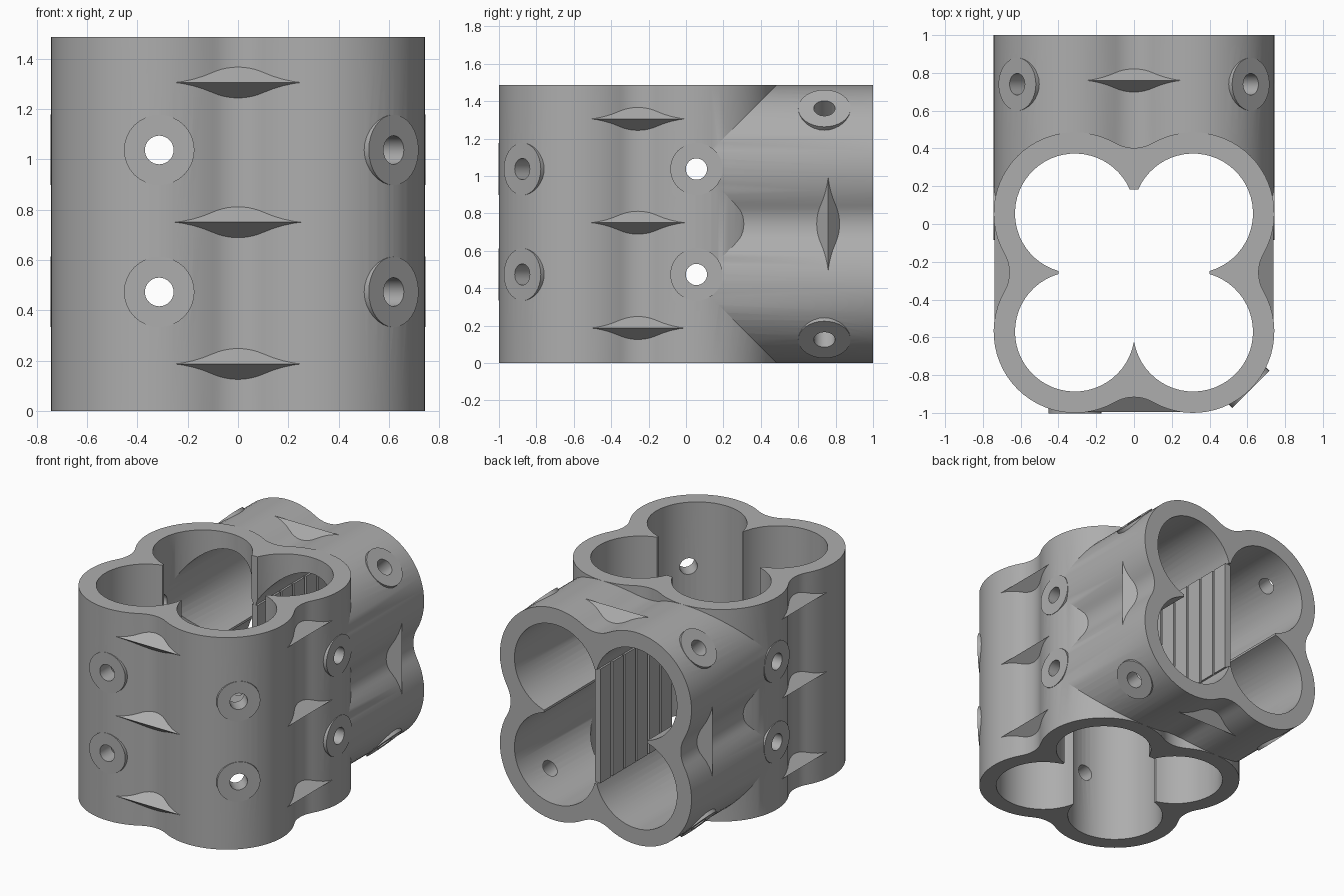
import bpy, bmesh, math
from mathutils import Matrix, Vector

if "Cube" in bpy.data.objects:
    bpy.data.objects.remove(bpy.data.objects["Cube"], do_unlink=True)

HEIGHT = 1.486
MID = HEIGHT / 2          # axis height of the horizontal tube
VY = -0.257               # y of the vertical tube axis
LOBE = 0.313              # lobe offset from a tube axis
OUT, BORE, FILLET = 0.43, 0.317, 0.2

grey = bpy.data.materials.new("plain grey")
grey.use_nodes = True
colour = (0.42, 0.42, 0.42, 1)
grey.diffuse_color = colour
grey.node_tree.nodes["Principled BSDF"].inputs["Base Color"].default_value = colour


def make(name, bm, group=None):
    bmesh.ops.recalc_face_normals(bm, faces=bm.faces)
    me = bpy.data.meshes.new(name)
    bm.to_mesh(me)
    bm.free()
    me.materials.append(grey)
    ob = bpy.data.objects.new(name, me)
    (group or bpy.context.scene.collection).objects.link(ob)
    return ob


def helper_group(name):
    c = bpy.data.collections.new(name)
    bpy.context.scene.collection.children.link(c)
    return c


def arc(cx, cy, r, a, b, n):
    steps = [math.radians(a + (b - a) * i / n) for i in range(n + 1)]
    return [Vector((cx + r * math.cos(t), cy + r * math.sin(t))) for t in steps]


def turned(pts, quarter):
    m = Matrix.Rotation(quarter * math.pi / 2, 2)
    return [m @ p for p in pts]


def outer_profile():
    reach = math.sqrt((OUT + FILLET) ** 2 - LOBE ** 2)
    a = math.degrees(math.atan2(reach, -LOBE))
    quarter = arc(LOBE, LOBE, OUT, 90 - a, a, 26)
    quarter += arc(0, LOBE + reach, FILLET, a - 180, -a, 10)[1:-1]
    return [p for i in range(4) for p in turned(quarter, i)]


def bore_profile(cusps):
    # cusps: where the right, top, left and bottom points are blunted
    pts = []
    for i in range(4):
        a = -math.degrees(math.acos((cusps[i] - LOBE) / BORE))
        b = 180 - math.degrees(math.asin((cusps[(i + 1) % 4] - LOBE) / BORE))
        pts += turned(arc(LOBE, LOBE, BORE, a, b, 36), i)
    return pts


def on_vertical(u, v, t):
    return (u, v + VY, t)


def on_horizontal(u, v, t):
    return (u, t, v + MID)


def prism(name, pts, a, b, place, group=None):
    bm = bmesh.new()
    low = [bm.verts.new(place(p[0], p[1], a)) for p in pts]
    high = [bm.verts.new(place(p[0], p[1], b)) for p in pts]
    bm.faces.new(low)
    bm.faces.new(high)
    for i in range(len(pts)):
        j = (i + 1) % len(pts)
        bm.faces.new((low[i], low[j], high[j], high[i]))
    return make(name, bm, group)


def disc(name, start, normal, near, far, r, group):
    normal = Vector(normal).normalized()
    bm = bmesh.new()
    turn = normal.to_track_quat('Z', 'Y').to_matrix().to_4x4()
    at = Matrix.Translation(Vector(start) + normal * (near + far) / 2)
    bmesh.ops.create_cone(bm, cap_ends=True, segments=32, radius1=r, radius2=r,
                          depth=far - near, matrix=at @ turn)
    make(name, bm, group)


def rib(place, quarter, at, group):
    # wedge across a valley: broad at the root, sharp at the rim
    bm = bmesh.new()
    ends = []
    for along in (-0.3, 0.3):
        ring = []
        for out, side in ((0.738, 0), (0.6, 0.108), (0.6, -0.108)):
            p = turned([Vector((out, along))], quarter)[0]
            ring.append(bm.verts.new(place(p.x, p.y, at + side)))
        bm.faces.new(ring)
        ends.append(ring)
    for i in range(3):
        j = (i + 1) % 3
        bm.faces.new((ends[0][i], ends[0][j], ends[1][j], ends[1][i]))
    make("valley_rib", bm, group)


def boolean(ob, group, operation):
    mod = ob.modifiers.new(operation.lower(), 'BOOLEAN')
    mod.operation = operation
    mod.solver = 'EXACT'
    mod.operand_type = 'COLLECTION'
    mod.collection = group
    bpy.context.view_layer.objects.active = ob
    bpy.ops.object.modifier_apply(modifier=mod.name)
    for o in list(group.objects):
        bpy.data.objects.remove(o, do_unlink=True)
    bpy.data.collections.remove(group)


adds = helper_group("additions")
cuts = helper_group("cutters")

# Two crossing four-lobed tubes
outline = outer_profile()
body = prism("tube_junction", outline, 0, HEIGHT, on_vertical)
prism("horizontal_tube", outline, VY + LOBE, 1, on_horizontal, adds)
prism("vertical_bore", bore_profile((0.4, 0.44, 0.4, 0.37)), -0.1, HEIGHT + 0.1, on_vertical, cuts)
prism("horizontal_bore", bore_profile((0.4,) * 4), VY + LOBE, 1.1, on_horizontal, cuts)

# Ribs across the valleys
for z in (0.187, 0.75, 1.305):
    for quarter in (0, 2, 3):
        rib(on_vertical, quarter, z, adds)
for quarter in range(4):
    rib(on_horizontal, quarter, 0.76, adds)

# Screw bosses with holes: lobe centre and facing direction
screws = []
for z in (0.473, 1.037):
    screws += [((-LOBE, VY - LOBE, z), (0, -1, 0)), ((LOBE, VY - LOBE, z), (1, -1, 0))]
    screws += [((s * LOBE, VY + LOBE, z), (s, 0, 0)) for s in (-1, 1)]
for sx in (-1, 1):
    for sz in (-1, 1):
        screws.append(((sx * LOBE, 0.74, MID + sz * LOBE), (sx, 0, sz)))
for centre, normal in screws:
    disc("screw_boss", centre, normal, 0.37, OUT + 0.002, 0.14, adds)
    disc("screw_hole", centre, normal, 0.2, 0.5, 0.057, cuts)

boolean(body, adds, 'UNION')
boolean(body, cuts, 'DIFFERENCE')

# Slatted panel standing on the centre line of the horizontal bore
pitch, slats = 0.135, 6
for i in range(slats):
    y = 0.185 + i * pitch
    prism("panel_slat", [(-0.022, -0.4), (0.022, -0.4), (0.022, 0.4), (-0.022, 0.4)],
          y, y + pitch - 0.018, on_horizontal)
prism("panel_web", [(-0.008, -0.395), (0.008, -0.395), (0.008, 0.395), (-0.008, 0.395)],
      0.19, 0.97, on_horizontal)

# Smooth curves, crisp rims
bpy.ops.object.select_all(action='DESELECT')
body.select_set(True)
bpy.context.view_layer.objects.active = body
bpy.ops.object.shade_smooth_by_angle(angle=math.radians(25))
